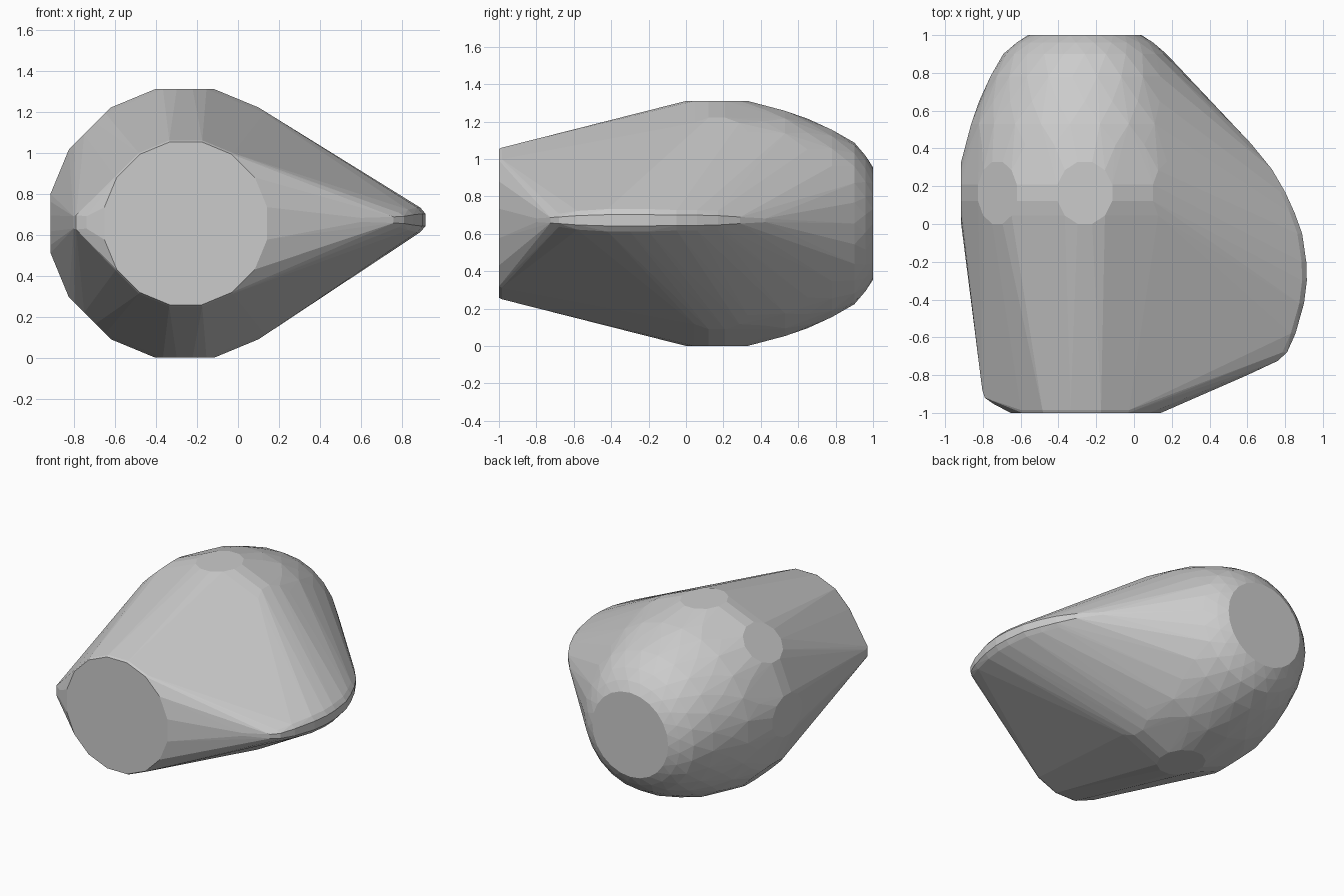
import bpy, bmesh
from math import sin, cos, pi, radians
from mathutils import Vector

if "Cube" in bpy.data.objects:
    bpy.data.objects.remove(bpy.data.objects["Cube"])

CX, CZ = -0.26, 0.655
points = []

def ring(y, r, n, offset=0.0, cx=CX):
    """Circle of points facing along y."""
    for i in range(n):
        a = offset + 2 * pi * i / n
        points.append(Vector((cx + r * cos(a), y, CZ + r * sin(a))))

# Round rear bulge, closing to a flat disc at the back
profile = [(0.42, 0.63), (0.53, 0.607), (0.65, 0.56), (0.78, 0.505),
           (0.90, 0.432), (0.96, 0.365), (1.0, 0.30)]
for k, (y, r) in enumerate(profile):
    ring(y, r, 24, (k % 2) * pi / 24)

# Eight flat round patches around the widest section
for i in range(8):
    a = i * pi / 4
    out = Vector((cos(a), 0, sin(a)))
    side = Vector((-sin(a), 0, cos(a)))
    for j in range(12):
        b = 2 * pi * (j + 0.5) / 12
        points.append(Vector((CX, 0.165, CZ)) + out * 0.655
                      + side * 0.15 * cos(b) + Vector((0, 0.17 * sin(b), 0)))

# Flat front disc with a slim chamfer
ring(-1.0, 0.405, 16, pi / 16, -0.255)
ring(-0.985, 0.413, 16, pi / 16, -0.255)

# Left front corner
for x, y, h in [(-0.74, -0.955, 0.03), (-0.79, -0.92, 0.035), (-0.803, -0.88, 0.03)]:
    for s in (-1, 1):
        points.append(Vector((x, y, 0.66 + s * h)))

# Thin curved rim on the right: x, y, half thickness
rim = [(0.60, -0.80, 0.02), (0.76, -0.725, 0.03), (0.81, -0.68, 0.035), (0.855, -0.58, 0.05),
       (0.90, -0.42, 0.06), (0.915, -0.30, 0.06), (0.912, -0.20, 0.06),
       (0.89, -0.05, 0.055), (0.85, 0.06, 0.055), (0.80, 0.17, 0.05),
       (0.73, 0.29, 0.035), (0.62, 0.425, 0.02)]
for x, y, h in rim:
    for s in (-1, 1):
        points.append(Vector((x, y, 0.672 + s * h * 0.5)))
        points.append(Vector((x - 0.025, y, 0.672 + s * h)))

# Wrap everything in one faceted convex shell
bm = bmesh.new()
for p in points:
    bm.verts.new(p)
result = bmesh.ops.convex_hull(bm, input=bm.verts[:])
loose = [v for v in bm.verts if not v.link_faces]
bmesh.ops.delete(bm, geom=loose, context='VERTS')
bmesh.ops.dissolve_limit(bm, angle_limit=radians(0.5), verts=bm.verts[:], edges=bm.edges[:])
bmesh.ops.recalc_face_normals(bm, faces=bm.faces[:])
mesh = bpy.data.meshes.new("faceted_shell")
bm.to_mesh(mesh)
bm.free()
shell = bpy.data.objects.new("faceted_shell", mesh)
bpy.context.collection.objects.link(shell)
